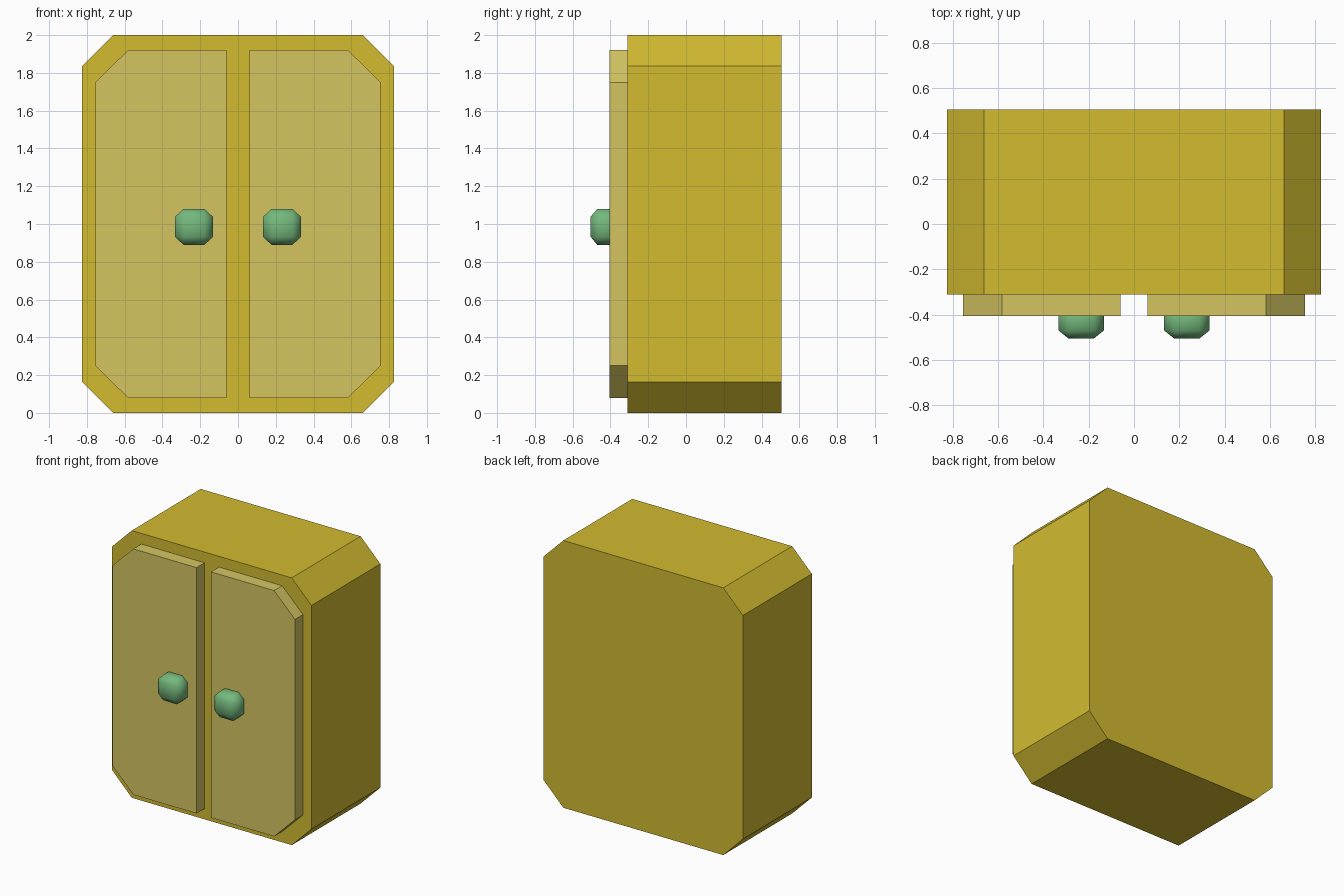
import bpy, bmesh

if "Cube" in bpy.data.objects:
    bpy.data.objects.remove(bpy.data.objects["Cube"])


def material(name, srgb):
    lin = [((c / 255 + 0.055) / 1.055) ** 2.4 for c in srgb]
    m = bpy.data.materials.new(name)
    m.diffuse_color = (*lin, 1)
    m.use_nodes = True
    m.node_tree.nodes["Principled BSDF"].inputs["Base Color"].default_value = m.diffuse_color
    return m


body_mat = material("mustard yellow", (210, 187, 48))
door_mat = material("pale yellow", (211, 197, 97))
knob_mat = material("soft green", (116, 184, 124))


def finish(bm, name, mat):
    bmesh.ops.recalc_face_normals(bm, faces=bm.faces)
    me = bpy.data.meshes.new(name)
    bm.to_mesh(me)
    bm.free()
    me.materials.append(mat)
    ob = bpy.data.objects.new(name, me)
    bpy.context.collection.objects.link(ob)
    return ob


def prism(name, profile, y0, y1, mat):
    """Extrude an x/z profile from y0 to y1."""
    bm = bmesh.new()
    face = bm.faces.new([bm.verts.new((x, y0, z)) for x, z in profile])
    ext = bmesh.ops.extrude_face_region(bm, geom=[face])["geom"]
    for v in ext:
        if isinstance(v, bmesh.types.BMVert):
            v.co.y = y1
    return finish(bm, name, mat)


def knob(name, x):
    """Box with bevelled edges, smooth shaded, sunk into the door."""
    bm = bmesh.new()
    bmesh.ops.create_cube(bm, size=1)
    bmesh.ops.bevel(bm, geom=bm.edges[:], offset=0.22, segments=1,
                    affect='EDGES', profile=0.5)
    for v in bm.verts:
        v.co = (x + v.co.x * 0.2, -0.425 + v.co.y * 0.16, 0.985 + v.co.z * 0.19)
    for f in bm.faces:
        f.smooth = True
    return finish(bm, name, knob_mat)


# Cabinet body with four cut corners
w, c = 0.825, 0.163
prism("cabinet_body", [(-w + c, 0), (w - c, 0), (w, c), (w, 2 - c),
                       (w - c, 2), (-w + c, 2), (-w, 2 - c), (-w, c)],
      -0.31, 0.505, body_mat)

# Doors and knobs, mirrored about x = 0
for side, s in (("left", -1), ("right", 1)):
    prism(side + "_door", [(s * x, z) for x, z in (
        (0.06, 0.08), (0.583, 0.08), (0.755, 0.25),
        (0.755, 1.75), (0.583, 1.92), (0.06, 1.92))], -0.405, -0.31, door_mat)
    knob(side + "_knob", s * 0.233)
